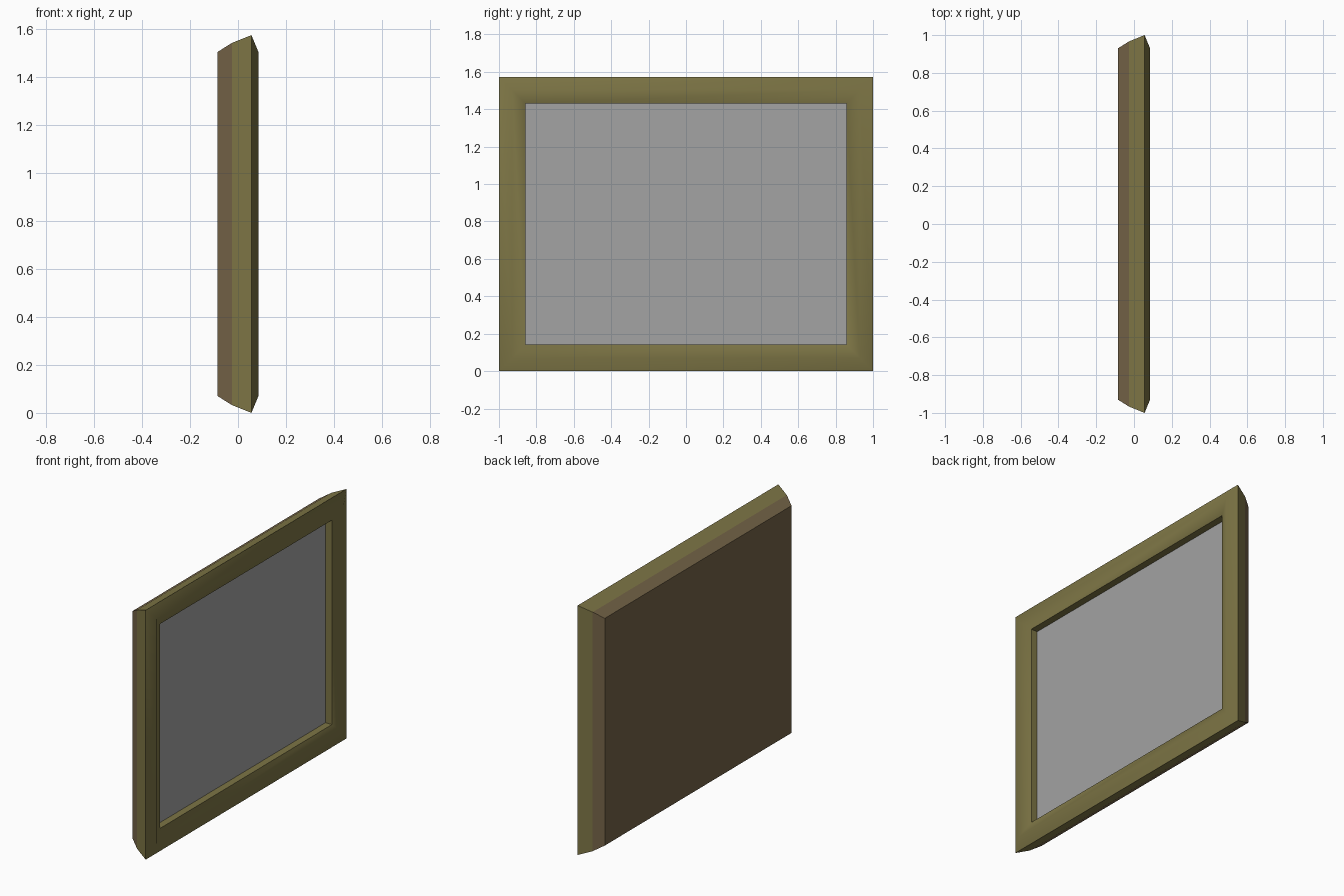
import bpy, bmesh, math

if "Cube" in bpy.data.objects:
    bpy.data.objects.remove(bpy.data.objects["Cube"], do_unlink=True)

HALF_W, HEIGHT = 1.0, 1.573


def material(name, srgb):
    col = [(c / 255 / 12.92) if c < 11 else ((c / 255 + 0.055) / 1.055) ** 2.4 for c in srgb] + [1]
    m = bpy.data.materials.new(name)
    m.use_nodes = True
    m.diffuse_color = col
    m.node_tree.nodes["Principled BSDF"].inputs["Base Color"].default_value = col
    return m


olive = material("olive_wood", (125, 117, 69))
brown = material("brown_backing", (117, 100, 72))
grey = material("grey_canvas", (163, 163, 163))


def loft(name, profile, mat, cap_first=False, cap_last=False):
    """Mitred rectangular rings; profile holds (x, inset from outer edge)."""
    bm = bmesh.new()
    rings = []
    for x, inset in profile:
        w, lo, hi = HALF_W - inset, inset, HEIGHT - inset
        rings.append([bm.verts.new((x, y, z)) for y, z in
                      ((-w, lo), (w, lo), (w, hi), (-w, hi))])
    for a, b in zip(rings, rings[1:]):
        for i in range(4):
            j = (i + 1) % 4
            bm.faces.new((a[i], a[j], b[j], b[i]))
    if cap_first:
        bm.faces.new(rings[0][::-1])
    if cap_last:
        bm.faces.new(rings[-1])
    me = bpy.data.meshes.new(name)
    bm.to_mesh(me)
    bm.free()
    me.materials.append(mat)
    ob = bpy.data.objects.new(name, me)
    bpy.context.collection.objects.link(ob)
    bpy.ops.object.select_all(action="DESELECT")
    ob.select_set(True)
    bpy.context.view_layer.objects.active = ob
    bpy.ops.object.shade_smooth_by_angle(angle=math.radians(55))
    return ob


# Flat back board with chamfered rim
loft("back_board", [(-0.085, 0.07), (-0.026, 0.033)], brown, cap_first=True)

# Moulding: flared side, rounded front ridge, straight inner wall
loft("frame_moulding", [(-0.026, 0.033), (0.056, 0.0), (0.085, 0.07),
                        (0.055, 0.142), (0.01, 0.142)], olive)

# Recessed picture surface
loft("canvas", [(0.01, 0.142)], grey, cap_last=True)
